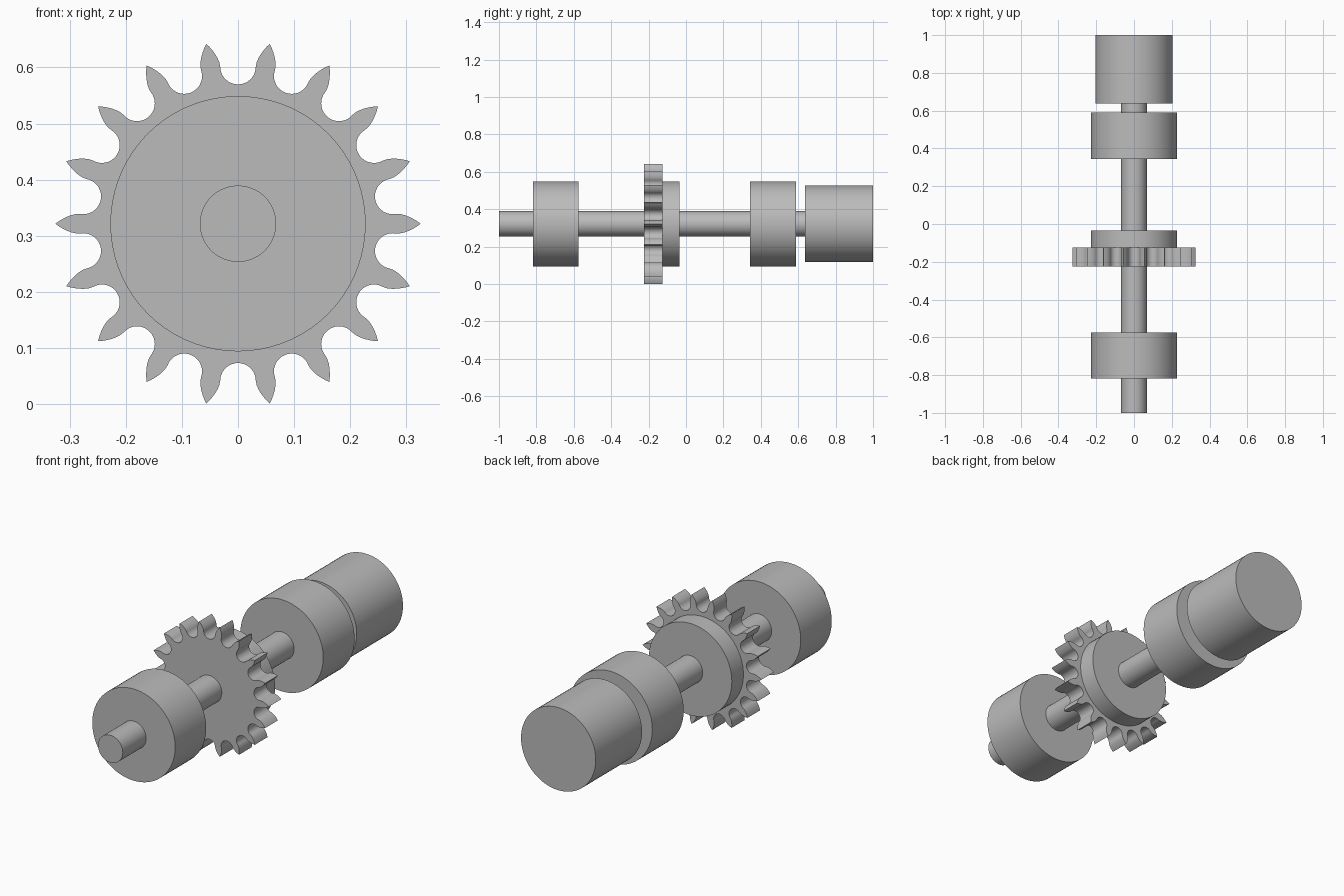
import bpy, bmesh
from math import cos, sin, pi, radians

if "Cube" in bpy.data.objects:
    bpy.data.objects.remove(bpy.data.objects["Cube"], do_unlink=True)

AXIS_Z = 0.3215   # height of the shaft axis
TEETH = 18

grey = bpy.data.materials.new("plain_grey")
grey.use_nodes = True
colour = (0.5, 0.5, 0.5, 1)
grey.diffuse_color = colour
grey.node_tree.nodes["Principled BSDF"].inputs["Base Color"].default_value = colour


def circle(radius, sides=72):
    return [(radius * cos(2 * pi * i / sides), radius * sin(2 * pi * i / sides))
            for i in range(sides)]


def sprocket_outline():
    """Pointed teeth with round roller seats between them."""
    half = pi / TEETH
    cx, cy, seat = 0.28 * cos(half), 0.28 * sin(half), 0.0317
    # one flank, from the seat bottom up to the tip
    flank = [(cx + seat * cos(radians(a)), cy + seat * sin(radians(a)))
             for a in range(190, 281, 10)]
    flank += [(0.289, 0.0172), (0.297, 0.0153), (0.305, 0.0123),
              (0.312, 0.0088), (0.319, 0.0047)]
    tooth = [(x, -y) for x, y in flank] + [(0.3255, 0)] + flank[:0:-1]
    points = []
    for i in range(TEETH):
        c, s = cos(2 * half * i), sin(2 * half * i)
        points += [(x * c - y * s, x * s + y * c) for x, y in tooth]
    return points


def extrude_part(name, outline, y0, y1):
    """Solid with the given x-z outline around the axis, from y0 to y1."""
    bm = bmesh.new()
    face = bm.faces.new([bm.verts.new((x, y0, z + AXIS_Z)) for x, z in outline])
    ext = bmesh.ops.extrude_face_region(bm, geom=[face], use_keep_orig=True)
    moved = [v for v in ext["geom"] if isinstance(v, bmesh.types.BMVert)]
    bmesh.ops.translate(bm, verts=moved, vec=(0, y1 - y0, 0))
    bmesh.ops.recalc_face_normals(bm, faces=bm.faces)
    mesh = bpy.data.meshes.new(name)
    bm.to_mesh(mesh)
    bm.free()
    mesh.materials.append(grey)
    obj = bpy.data.objects.new(name, mesh)
    bpy.context.collection.objects.link(obj)
    bpy.ops.object.select_all(action="DESELECT")
    obj.select_set(True)
    bpy.context.view_layer.objects.active = obj
    bpy.ops.object.shade_smooth_by_angle(angle=radians(30))
    return obj


# Shaft and the round parts it carries
extrude_part("shaft", circle(0.068), -1.0, 0.65)
extrude_part("front_bearing", circle(0.2275), -0.817, -0.574)
extrude_part("rear_bearing", circle(0.2275), 0.343, 0.589)
extrude_part("motor", circle(0.205), 0.637, 1.0)

# Sprocket with its hub behind
extrude_part("sprocket", sprocket_outline(), -0.224, -0.125)
extrude_part("sprocket_hub", circle(0.2275), -0.13, -0.034)
